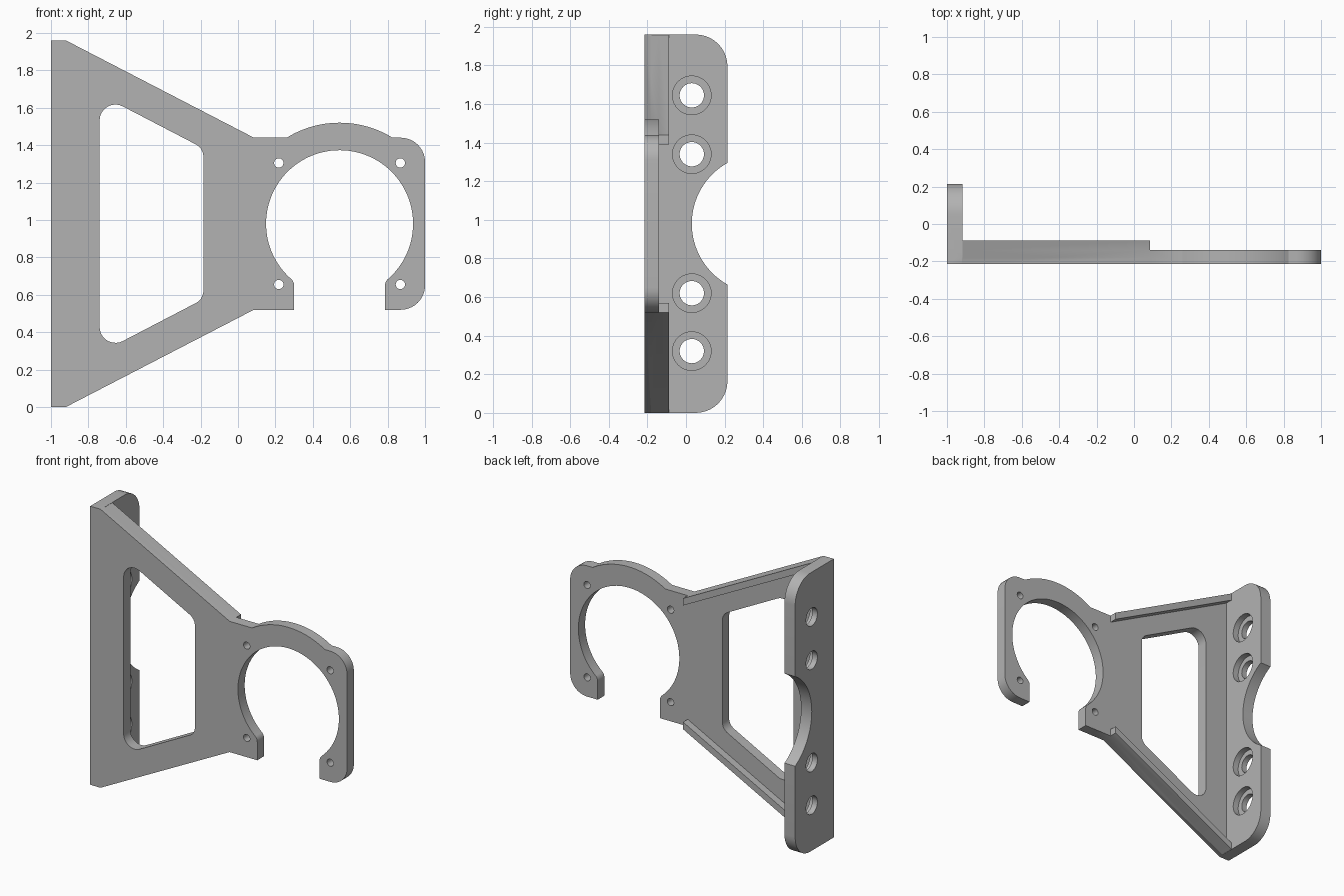
import bpy, bmesh
from math import sin, cos, tan, pi, acos, asin, sqrt
from mathutils import Vector

if "Cube" in bpy.data.objects:
    bpy.data.objects.remove(bpy.data.objects["Cube"])

grey = bpy.data.materials.new("plain grey")
grey.use_nodes = True
colour = (0.45, 0.45, 0.45, 1)
grey.diffuse_color = colour
grey.node_tree.nodes["Principled BSDF"].inputs["Base Color"].default_value = colour

MID = 0.98             # height of the mirror line
FRONT, PLATE_BACK, RIB_BACK, BACK = -0.215, -0.14, -0.088, 0.215


def arc(cx, cy, r, a, b, n):
    """Points along a circular arc, each with no rounding."""
    return [(cx + r * cos(a + (b - a) * i / n), cy + r * sin(a + (b - a) * i / n), 0)
            for i in range(n + 1)]


def circle(cx, cy, r, n=40):
    return arc(cx, cy, r, 0, 2 * pi, n)[:-1]


def rounded(points, steps=10):
    """Outline whose corners (x, y, radius) are filleted."""
    out = []
    for i, (x, y, r) in enumerate(points):
        p = Vector((x, y))
        if r == 0:
            out.append(p)
            continue
        a = (Vector(points[i - 1][:2]) - p).normalized()
        b = (Vector(points[(i + 1) % len(points)][:2]) - p).normalized()
        half = a.angle(b) / 2
        centre = p + (a + b).normalized() * (r / sin(half))
        start = p + a * (r / tan(half)) - centre
        end = p + b * (r / tan(half)) - centre
        sweep = start.angle(end)
        for k in range(steps + 1):
            t = sweep * k / steps
            out.append(centre + (start * sin(sweep - t) + end * sin(t)) / sin(sweep))
    return out


def solid(name, points, axis, lo, hi):
    """Extrude an outline along x (outline in y, z) or y (outline in x, z)."""
    bm = bmesh.new()
    place = (lambda p: (lo, p.x, p.y)) if axis == "x" else (lambda p: (p.x, lo, p.y))
    face = bm.faces.new([bm.verts.new(place(p)) for p in rounded(points)])
    top = bmesh.ops.extrude_face_region(bm, geom=[face])["geom"]
    shift = Vector((hi - lo, 0, 0)) if axis == "x" else Vector((0, hi - lo, 0))
    bmesh.ops.translate(bm, vec=shift,
                        verts=[v for v in top if isinstance(v, bmesh.types.BMVert)])
    bmesh.ops.recalc_face_normals(bm, faces=bm.faces)
    mesh = bpy.data.meshes.new(name)
    bm.to_mesh(mesh)
    bm.free()
    mesh.materials.append(grey)
    obj = bpy.data.objects.new(name, mesh)
    bpy.context.scene.collection.objects.link(obj)
    return obj


def combine(target, tool, operation):
    """Apply a boolean and remove the tool."""
    mod = target.modifiers.new(operation, "BOOLEAN")
    mod.operation, mod.object, mod.solver = operation, tool, "EXACT"
    bpy.context.view_layer.objects.active = target
    bpy.ops.object.modifier_apply(modifier=mod.name)
    bpy.data.objects.remove(tool)


def flip(points):
    return [(x, 2 * MID - z, r) for x, z, r in points]


# Front plate: tapered arm, square ring mount and a bulge over the ring
RX, RING, BULGE, TOP = 0.543, 0.393, 0.54, 1.44
spread = acos((TOP - MID) / BULGE)
slope = [(-1, 1.96, 0), (-0.92, 1.96, 0), (0.085, TOP, 0)]
outline = (slope + arc(RX, MID, BULGE, pi / 2 + spread, pi / 2 - spread, 24)
           + [(1, TOP, 0.13), (1, 2 * MID - TOP, 0.13)] + flip(slope)[::-1])
bracket = solid("bracket", outline, "y", FRONT, PLATE_BACK)

# Side flange with rounded back corners and a curved bite
bite, bite_y = 0.361, 0.391
ba = asin(0.315 / bite)
flange_half = [(-0.18, 1.96, 0), (BACK, 1.96, 0.165)]
flange = solid("flange", flange_half + arc(bite_y, MID, bite, pi - ba, pi + ba, 32)
               + flip(flange_half)[::-1], "x", -1, -0.917)
combine(bracket, flange, "UNION")

# Stiffening ribs along both sloping edges
rib = [(-0.96, 1.96, 0), (-0.92, 1.96, 0), (0.085, TOP, 0),
       (0.085, TOP - 0.05, 0), (-0.96, 1.93, 0)]
for name, pts in (("upper_rib", rib), ("lower_rib", flip(rib))):
    combine(bracket, solid(name, pts, "y", -0.18, RIB_BACK), "UNION")

# Window through the arm
window = [(-0.74, 1.672, 0.085), (-0.185, 1.383, 0.075)]
combine(bracket, solid("window_cutter", window + flip(window)[::-1], "y", -0.5, 0),
        "DIFFERENCE")

# Ring opening with a slot out through the bottom
slot = 0.2425
lip = MID - sqrt(RING ** 2 - slot ** 2)
end = asin(slot / RING) + 0.07
opening = (arc(RX, MID, RING, -pi / 2 + end, 1.5 * pi - end, 80)
           + [(RX - slot, lip, 0.05), (RX - slot, 0.3, 0),
              (RX + slot, 0.3, 0), (RX + slot, lip, 0.05)])
combine(bracket, solid("ring_cutter", opening, "y", -0.5, 0), "DIFFERENCE")

# Four small screw holes around the ring
for x in (RX - 0.325, RX + 0.325):
    for z in (MID - 0.325, MID + 0.325):
        combine(bracket, solid("screw_cutter", circle(x, z, 0.025, 24), "y", -0.5, 0),
                "DIFFERENCE")

# Counterbored holes in the flange
for z in (0.32, 0.62, 1.34, 1.645):
    for radius, start in ((0.063, -1.2), (0.1, -0.96)):
        combine(bracket, solid("bore_cutter", circle(0.03, z, radius), "x", start, -0.8),
                "DIFFERENCE")

# Smooth curves, sharp edges
bpy.ops.object.select_all(action="DESELECT")
bracket.select_set(True)
bpy.context.view_layer.objects.active = bracket
bpy.ops.object.shade_smooth_by_angle()
